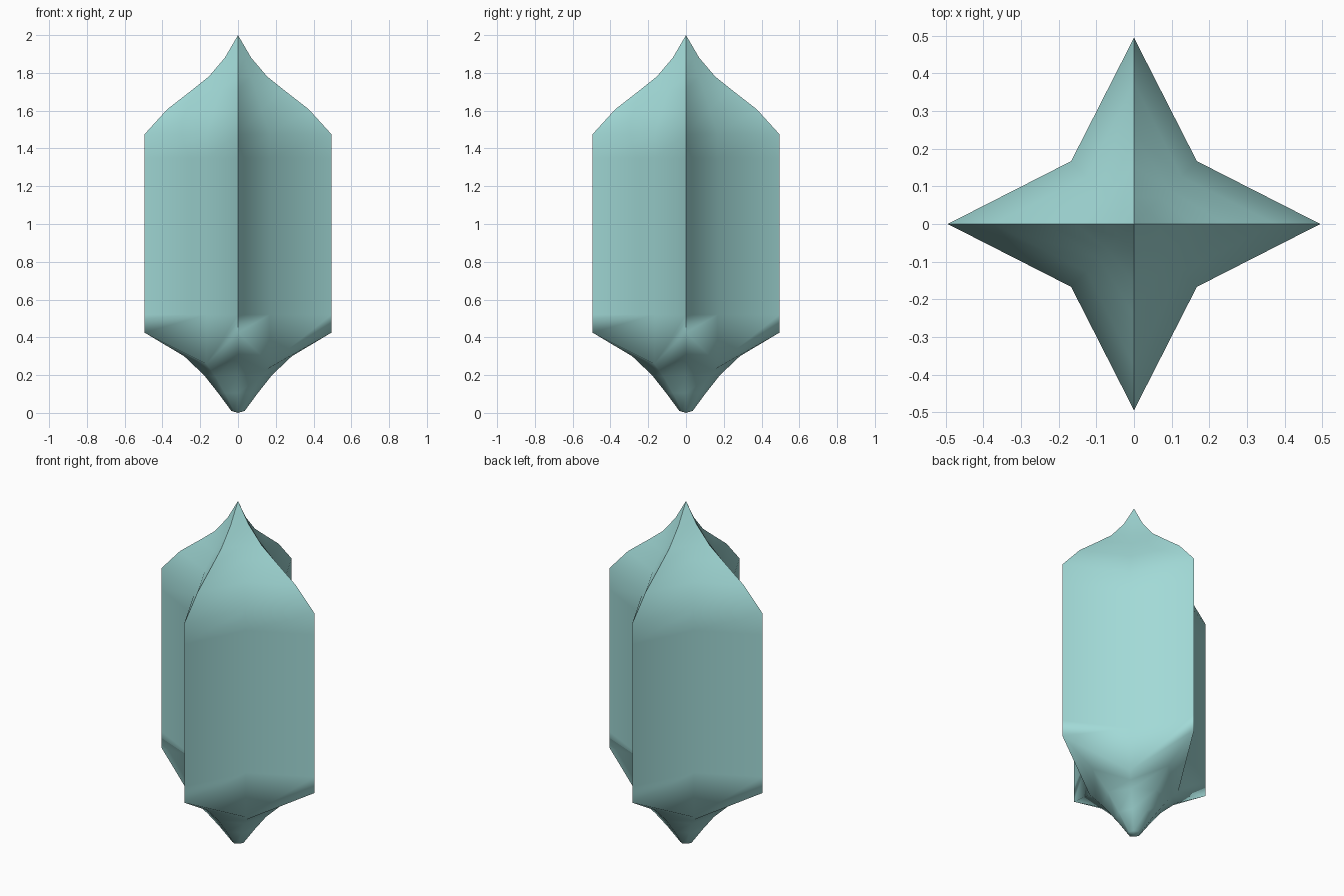
import bpy, bmesh, math

if "Cube" in bpy.data.objects:
    bpy.data.objects.remove(bpy.data.objects["Cube"])

# Ring profile: (ridge radius, ridge z, valley x=y offset, valley z), bottom to top
RINGS = [
    (0.035, 0.010, 0.022, 0.010),
    (0.105, 0.105, 0.070, 0.105),
    (0.180, 0.200, 0.118, 0.190),
    (0.285, 0.300, 0.142, 0.225),
    (0.495, 0.425, 0.167, 0.260),
    (0.495, 0.520, 0.167, 0.520),
    (0.495, 1.350, 0.167, 1.350),
    (0.495, 1.475, 0.167, 1.475),
    (0.375, 1.607, 0.126, 1.607),
    (0.240, 1.712, 0.092, 1.712),
    (0.155, 1.780, 0.070, 1.780),
    (0.070, 1.880, 0.036, 1.880),
]


def star_ring(bm, ridge, ridge_z, valley, valley_z):
    verts = []
    for k in range(8):
        a = k * math.pi / 4
        r, z = (ridge, ridge_z) if k % 2 == 0 else (valley * math.sqrt(2), valley_z)
        verts.append(bm.verts.new((r * math.cos(a), r * math.sin(a), z)))
    return verts


# Four-pointed crystal: lofted star rings closed at both tips
bm = bmesh.new()
rings = [star_ring(bm, *r) for r in RINGS]
bottom = bm.verts.new((0, 0, 0))
top = bm.verts.new((0, 0, 2))
for k in range(8):
    n = (k + 1) % 8
    for lo, hi in zip(rings, rings[1:]):
        bm.faces.new((lo[k], lo[n], hi[n], hi[k]))
    bm.faces.new((bottom, rings[0][n], rings[0][k]))
    bm.faces.new((rings[-1][k], rings[-1][n], top))
bmesh.ops.recalc_face_normals(bm, faces=bm.faces)

mesh = bpy.data.meshes.new("crystal")
bm.to_mesh(mesh)
bm.free()
crystal = bpy.data.objects.new("crystal", mesh)
bpy.context.collection.objects.link(crystal)

# Pale teal material
mat = bpy.data.materials.new("pale_teal")
mat.diffuse_color = (0.36, 0.70, 0.68, 1)
mat.use_nodes = True
mat.node_tree.nodes["Principled BSDF"].inputs["Base Color"].default_value = mat.diffuse_color
mesh.materials.append(mat)

# Smooth facets, sharp arm edges
bpy.context.view_layer.objects.active = crystal
crystal.select_set(True)
bpy.ops.object.shade_smooth_by_angle(angle=math.radians(70))
